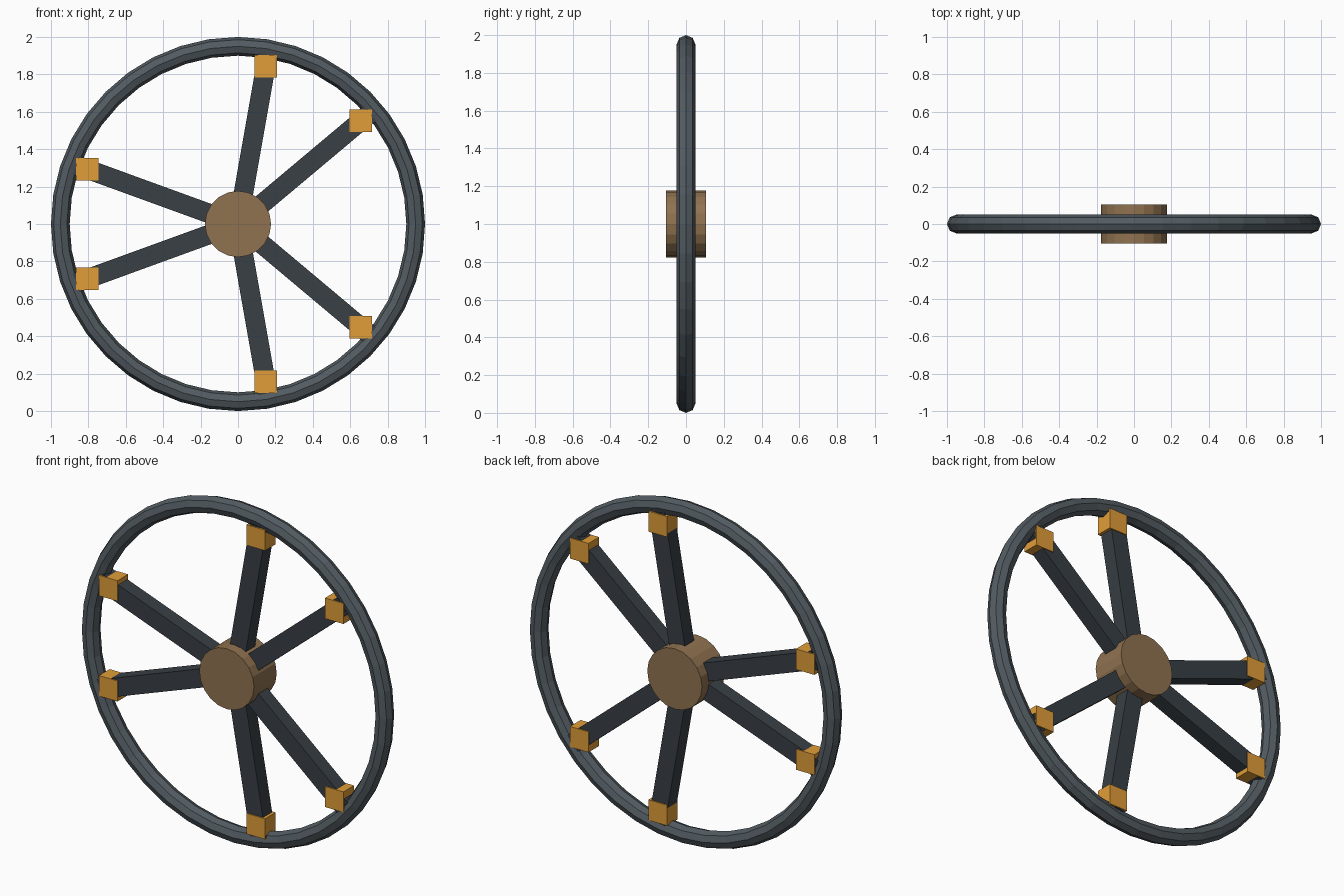
import bpy, math
from mathutils import Matrix, Vector

if "Cube" in bpy.data.objects:
    bpy.data.objects.remove(bpy.data.objects["Cube"])

CENTRE = Vector((0, 0, 1))


def material(name, rgb):
    m = bpy.data.materials.new(name)
    m.diffuse_color = (*rgb, 1)
    m.use_nodes = True
    m.node_tree.nodes["Principled BSDF"].inputs["Base Color"].default_value = m.diffuse_color
    return m


def finish(name, mat):
    o = bpy.context.object
    o.name = name
    o.data.materials.append(mat)
    return o


def box(name, size, matrix, mat):
    bpy.ops.mesh.primitive_cube_add(size=1)
    o = finish(name, mat)
    o.data.transform(matrix @ Matrix.Diagonal((*size, 1)))
    return o


rim_mat = material("rim_grey", (0.085, 0.105, 0.12))
spoke_mat = material("spoke_dark", (0.04, 0.05, 0.06))
hub_mat = material("hub_brown", (0.28, 0.17, 0.08))
block_mat = material("block_orange", (0.75, 0.34, 0.04))

# Rim: octagonal-section ring standing upright
bpy.ops.mesh.primitive_torus_add(major_radius=0.95, minor_radius=0.05,
                                 major_segments=40, minor_segments=8,
                                 location=CENTRE, rotation=(math.pi / 2, 0, 0))
finish("rim", rim_mat)

# Hub
bpy.ops.mesh.primitive_cylinder_add(vertices=20, radius=0.177, depth=0.21,
                                    location=CENTRE, rotation=(math.pi / 2, 0, 0))
finish("hub", hub_mat)

# Spokes on a nine-slot wheel with every third slot left empty
for slot in (1, 2, 4, 5, 7, 8):
    a = math.radians(40 * slot)
    turn = Matrix.Translation(CENTRE) @ Matrix.Rotation(-a, 4, 'Y')
    r0, r1 = 0.1, 0.92
    box(f"spoke_{slot}", (r1 - r0, 0.085, 0.104),
        turn @ Matrix.Translation(((r0 + r1) / 2, 0, 0)), spoke_mat)
    # Upright end block
    pos = CENTRE + 0.857 * Vector((math.cos(a), 0, math.sin(a)))
    box(f"end_block_{slot}", (0.12, 0.098, 0.12), Matrix.Translation(pos), block_mat)
